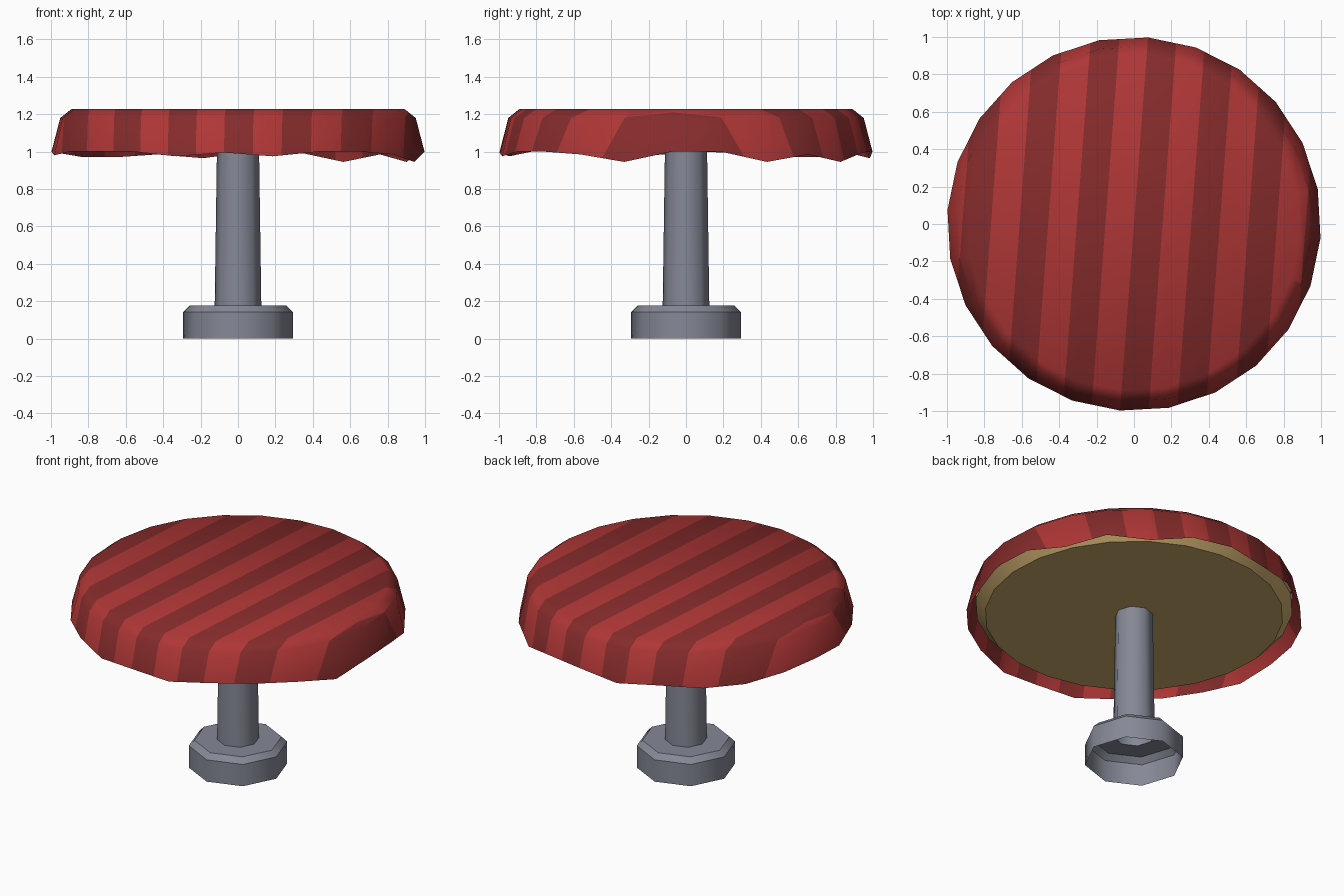
import bpy, bmesh, math

if "Cube" in bpy.data.objects:
    bpy.data.objects.remove(bpy.data.objects["Cube"])


def material(name, rgb):
    m = bpy.data.materials.new(name)
    m.diffuse_color = (*rgb, 1)
    m.use_nodes = True
    m.node_tree.nodes["Principled BSDF"].inputs["Base Color"].default_value = m.diffuse_color
    return m


LIGHT = material("light red cloth", (0.43, 0.037, 0.037))
DARK = material("dark red cloth", (0.235, 0.024, 0.024))
WOOD = material("brown wood", (0.60, 0.41, 0.155))
METAL = material("grey metal", (0.235, 0.25, 0.305))


def lathe(profile, sides, cap_start=False, cap_end=False):
    """Revolve (radius, z) points; z may be a list with one height per side."""
    bm = bmesh.new()
    rings = []
    for r, z in profile:
        ring = []
        for i in range(sides):
            a = 2 * math.pi * i / sides
            h = z[i] if isinstance(z, list) else z
            ring.append(bm.verts.new((r * math.cos(a), r * math.sin(a), h)))
        rings.append(ring)
    for lo, hi in zip(rings, rings[1:]):
        for i in range(sides):
            j = (i + 1) % sides
            bm.faces.new((lo[i], lo[j], hi[j], hi[i]))
    if cap_start:
        bm.faces.new(rings[0][::-1])
    if cap_end:
        bm.faces.new(rings[-1])
    return bm


def finish(bm, name, mats, creases=True):
    """Smooth round the axis, optionally keeping horizontal creases sharp."""
    bm.normal_update()
    for f in bm.faces:
        f.smooth = True
    for e in bm.edges:
        level = abs(e.verts[0].co.z - e.verts[1].co.z) < 1e-4
        if creases and level and len(e.link_faces) == 2 and e.calc_face_angle() > 0.4:
            e.smooth = False
    me = bpy.data.meshes.new(name)
    bm.to_mesh(me)
    bm.free()
    for m in mats:
        me.materials.append(m)
    ob = bpy.data.objects.new(name, me)
    ob.rotation_euler.z = math.radians(-4.3)
    bpy.context.collection.objects.link(ob)
    return ob


# Tablecloth: thin shell with a wavy hem, cut into straight stripes
hem = [1.0, 1.0, .945, .985, .945, .995, 1.0, .965, .985, .97, .97, .99,
       1.0, .98, 1.0, 1.0, 1.0, .975, .995, .975, 1.0, 1.0, .985, .945]
cloth = lathe([(1.0, hem), (0.953, 1.18), (0.892, 1.228)], 24, cap_end=True)
STRIPE = 0.1525
for k in range(-6, 7):
    bmesh.ops.bisect_plane(cloth, geom=cloth.verts[:] + cloth.edges[:] + cloth.faces[:],
                           plane_co=(k * STRIPE, 0, 0), plane_no=(1, 0, 0), dist=1e-5)
for f in cloth.faces:
    f.material_index = math.floor(f.calc_center_bounds().x / STRIPE) % 2
finish(cloth, "tablecloth", [DARK, LIGHT], creases=False)

# Wooden table top with a bevelled lower edge
top = lathe([(0.887, 1.0), (0.945, 1.06), (0.945, 1.16)], 24,
            cap_start=True, cap_end=True)
finish(top, "table_top", [WOOD])

# Foot (hollow below) and tapering column in one turned shell
leg = lathe([(0.294, 0.0), (0.294, 0.143), (0.26, 0.177), (0.125, 0.177),
             (0.113, 1.005)], 8)
finish(leg, "column_and_foot", [METAL])
